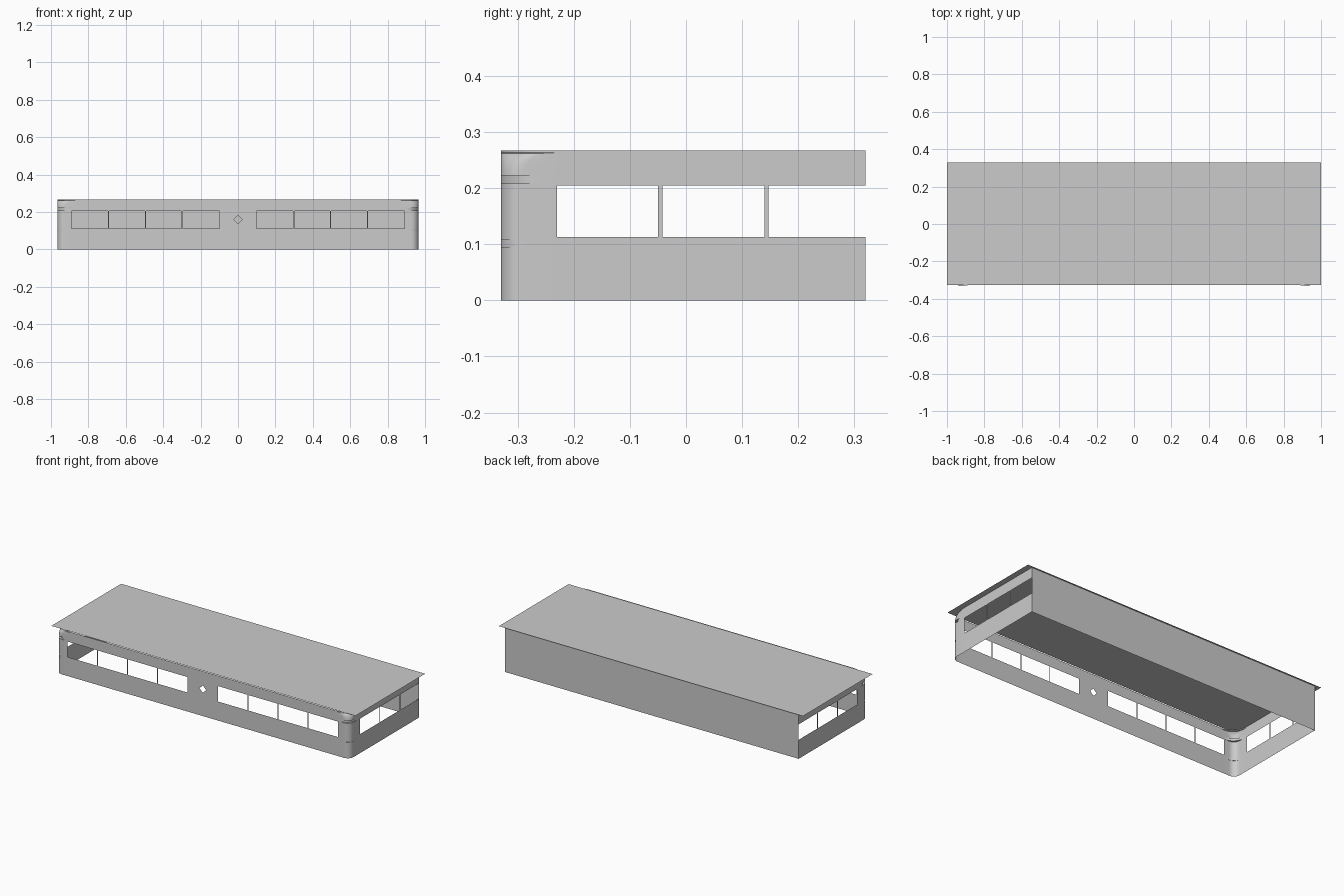
import bpy, bmesh
from math import sin, cos, pi

if "Cube" in bpy.data.objects:
    bpy.data.objects.remove(bpy.data.objects["Cube"])

X, YF, YB, H = 0.965, -0.33, 0.32, 0.267   # wall positions and height
Z0, Z1 = 0.113, 0.205                      # window sill and head


def make(name, faces, mirror=True, smooth=False):
    bm = bmesh.new()
    for f in faces:
        bm.faces.new([bm.verts.new(p) for p in f])
    bmesh.ops.remove_doubles(bm, verts=bm.verts, dist=1e-5)
    me = bpy.data.meshes.new(name)
    bm.to_mesh(me)
    bm.free()
    ob = bpy.data.objects.new(name, me)
    bpy.context.collection.objects.link(ob)
    if mirror:
        m = ob.modifiers.new("Mirror", 'MIRROR')
        m.merge_threshold = 0.0001
    if smooth:
        bpy.ops.object.select_all(action='DESELECT')
        ob.select_set(True)
        bpy.context.view_layer.objects.active = ob
        bpy.ops.object.shade_smooth_by_angle(angle=0.6)
    return ob


def front(x0, x1, z0, z1):
    return [(x0, YF, z0), (x1, YF, z0), (x1, YF, z1), (x0, YF, z1)]


def side(y0, y1, z0, z1):
    return [(X, y0, z0), (X, y1, z0), (X, y1, z1), (X, y0, z1)]


def corner(profile, end_x, end_y):
    """Loft a rounded corner whose radius changes with height."""
    rings = []
    for z, r in profile:
        ring = [(X - end_x, YF, z)]
        for i in range(13):
            a = i / 12 * pi / 2
            ring.append((X - r + r * sin(a), YF + r - r * cos(a), z))
        ring.append((X, YF + end_y, z))
        rings.append(ring)
    return [[a[i], a[i + 1], b[i + 1], b[i]]
            for a, b in zip(rings, rings[1:]) for i in range(len(a) - 1)]


# flat roof, overhanging the ends and the back
make("roof", [[(-1, -0.325, H), (1, -0.325, H), (1, 0.33, H), (-1, 0.33, H)]], mirror=False)

# back wall
make("back_wall", [[(X, YB, 0), (-X, YB, 0), (-X, YB, H), (X, YB, H)]], mirror=False)

# front wall: sill strip, header strip, thin window posts
faces = [front(0, 0.89, 0, Z0), front(0, 0.865, Z1, H)]
faces += [front(c - 0.003, c + 0.003, Z0, Z1) for c in (0.298, 0.495, 0.692)]
# solid centre panel around the diamond opening (right half)
zc, d = 0.16, 0.022
P = lambda x, z: (x, YF, z)
faces += [[P(0, Z0), P(0.1, Z0), P(0, zc - d)],
          [P(0.1, Z0), P(d, zc), P(0, zc - d)],
          [P(0.1, Z0), P(0.1, Z1), P(d, zc)],
          [P(0.1, Z1), P(0, zc + d), P(d, zc)],
          [P(0.1, Z1), P(0, Z1), P(0, zc + d)]]
make("front_wall", faces)

# side walls: sill strip, header strip, two posts
faces = [side(YF + 0.1, YB, 0, Z0), side(YF + 0.1, YB, Z1, H),
         side(-0.05, -0.042, Z0, Z1), side(0.14, 0.147, Z0, Z1)]
make("side_wall", faces)

# lower rounded corner with a shallow ring
low = [(0, 0.038), (0.095, 0.038), (0.095, 0.043), (0.108, 0.043),
       (0.108, 0.038), (Z1, 0.038)]
make("corner_column", corner(low, 0.075, 0.1), smooth=True)

# upper corner: recessed ring, then radius swelling up to the roof
top = [(Z1, 0.038), (0.208, 0.038), (0.208, 0.07), (0.222, 0.07), (0.222, 0.038),
       (0.232, 0.04), (0.242, 0.045), (0.25, 0.052), (0.257, 0.062),
       (0.262, 0.075), (0.263, 0.095), (H, 0.095)]
make("corner_capital", corner(top, 0.1, 0.1), smooth=True)
